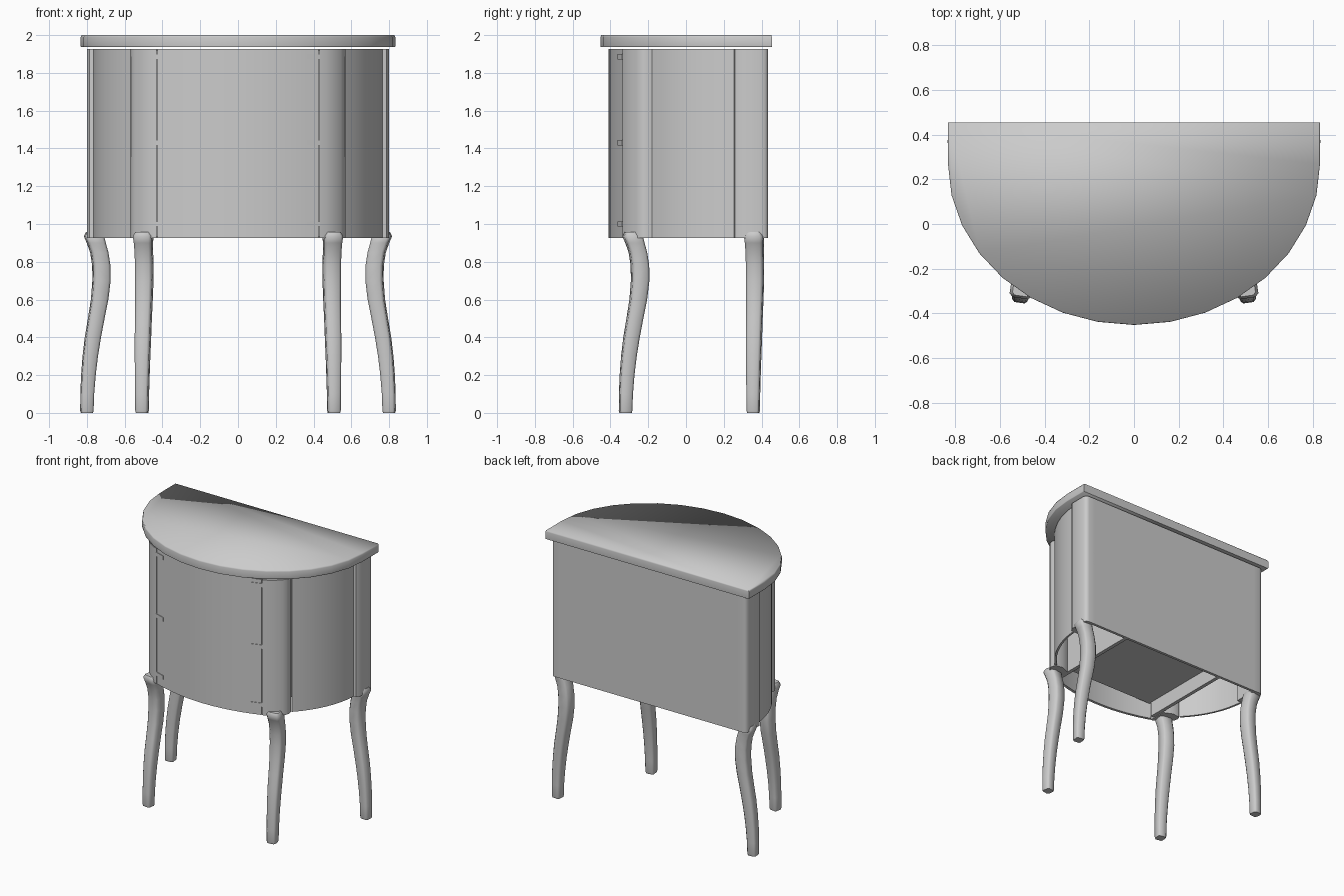
import bpy, bmesh, math
from mathutils import Vector

if "Cube" in bpy.data.objects:
    bpy.data.objects.remove(bpy.data.objects["Cube"])

grey = bpy.data.materials.new("plain grey")
grey.diffuse_color = (0.6, 0.6, 0.6, 1)
grey.use_nodes = True
grey.node_tree.nodes["Principled BSDF"].inputs["Base Color"].default_value = grey.diffuse_color

Z0, Z1 = 0.925, 1.927   # cabinet body bottom and top


def loft(name, rings, angle=35):
    """Closed solid through a list of rings with equal point counts."""
    bm = bmesh.new()
    vs = [[bm.verts.new(p) for p in r] for r in rings]
    n = len(rings[0])
    for a, b in zip(vs, vs[1:]):
        for i in range(n):
            j = (i + 1) % n
            bm.faces.new((a[i], a[j], b[j], b[i]))
    bm.faces.new(vs[0][::-1])
    bm.faces.new(vs[-1])
    bmesh.ops.recalc_face_normals(bm, faces=bm.faces)
    me = bpy.data.meshes.new(name)
    bm.to_mesh(me)
    bm.free()
    me.materials.append(grey)
    ob = bpy.data.objects.new(name, me)
    bpy.context.collection.objects.link(ob)
    bpy.ops.object.select_all(action='DESELECT')
    ob.select_set(True)
    bpy.context.view_layer.objects.active = ob
    bpy.ops.object.shade_smooth_by_angle(angle=math.radians(angle))
    return ob


def prism(name, outline, z0, z1, sx=1):
    return loft(name, [[(x * sx, y, z) for x, y in outline] for z in (z0, z1)])


def box(name, x0, x1, y0, y1, z0, z1, sx=1):
    return prism(name, [(x0, y0), (x1, y0), (x1, y1), (x0, y1)], z0, z1, sx)


def wall(name, pts, t, z0, z1, sx=1):
    """Curved panel: outer line pts thickened by t to its left."""
    inner = []
    for i, p in enumerate(pts):
        d = Vector(pts[min(i + 1, len(pts) - 1)]) - Vector(pts[max(i - 1, 0)])
        d.normalize()
        inner.append((p[0] - d.y * t, p[1] + d.x * t))
    return prism(name, pts + inner[::-1], z0, z1, sx)


# half-moon top with a softly shaded rim
outline = [(0.833, 0.455)]
for i in range(17):
    a = math.pi * i / 16
    outline.append((0.833 * math.cos(a), 0.27 - 0.722 * math.sin(a)))
outline.append((-0.833, 0.455))
rings = [[(x * s, y * s, z) for x, y in outline]
         for z, s in ((1.936, 0.998), (1.942, 1), (1.99, 1), (2.0, 0.994))]
loft("table_top", rings, 80)

# bowed front door, back panel and raised cabinet floor
door_y = lambda x: -0.41 + 0.075 * (x / 0.43) ** 2
xs = [-0.427 + 0.854 * i / 12 for i in range(13)]
wall("front_door", [(x, door_y(x)) for x in xs], 0.02, Z0, Z1)
box("back_panel", -0.73, 0.73, 0.415, 0.435, Z0, Z1)
box("cabinet_floor", -0.41, 0.41, -0.32, 0.42, 1.04, 1.06)

FRONT_POST = [(.432, -.337), (.47, -.322), (.51, -.295), (.545, -.262), (.563, -.235),
              (.568, -.21), (.56, -.18), (.50, -.17), (.432, -.20)]
REAR_POST = [(.765, .255), (.785, .26), (.80, .285), (.80, .40), (.795, .42), (.785, .431),
             (.77, .435), (.72, .435), (.72, .255)]

# leg stations: height, shift along the outward direction, half width
LEG = [(0, 0, .030), (.012, 0, .033), (.1, -.002, .034), (.2, -.008, .036), (.3, -.018, .038),
       (.4, -.032, .040), (.5, -.050, .041), (.6, -.068, .043), (.7, -.078, .045),
       (.78, -.077, .045), (.85, -.066, .045), (.90, -.050, .047), (.935, -.038, .050),
       (.957, -.036, .038)]


def leg(name, foot, direction, sx):
    out = Vector(direction).normalized()
    side = Vector((-out.y, out.x))
    c = 0.7  # chamfered square section
    sec = [(1, -c), (1, c), (c, 1), (-c, 1), (-1, c), (-1, -c), (-c, -1), (c, -1)]
    rings = []
    for z, s, h in LEG:
        ring = []
        for u, v in sec:
            p = Vector(foot) + out * (s + u * h) + side * (v * h)
            ring.append((p.x * sx, p.y, z))
        rings.append(ring)
    loft(name, rings, 50)


for sx, tag in ((1, "right"), (-1, "left")):
    # corner posts
    prism("front_post_" + tag, FRONT_POST, Z0, Z1, sx)
    prism("rear_post_" + tag, REAR_POST, Z0, Z1, sx)
    # curved side panel
    pts = []
    for i in range(9):
        a = math.radians(42.5 - 39.5 * i / 8)
        pts.append((0.768 * math.cos(a), 0.30 - 0.71 * math.sin(a)))
    wall("side_panel_" + tag, pts, 0.015, Z0, Z1, sx)
    # inner partition
    box("partition_" + tag, 0.405, 0.432, -0.30, 0.42, Z0 + 0.005, Z1 - 0.005, sx)
    # door hinges following the bow of the door
    for k, z in enumerate((1.0, 1.43, 1.885)):
        hinge = [(x, door_y(x) - 0.004) for x in (0.36, 0.395, 0.434)]
        wall(f"hinge_{tag}_{k + 1}", hinge, 0.012, z - 0.014, z + 0.014, sx)
    # curved legs
    leg("front_leg_" + tag, (0.508, -0.32), (0.15, -1), sx)
    leg("rear_leg_" + tag, (0.80, 0.356), (1, -0.12), sx)
